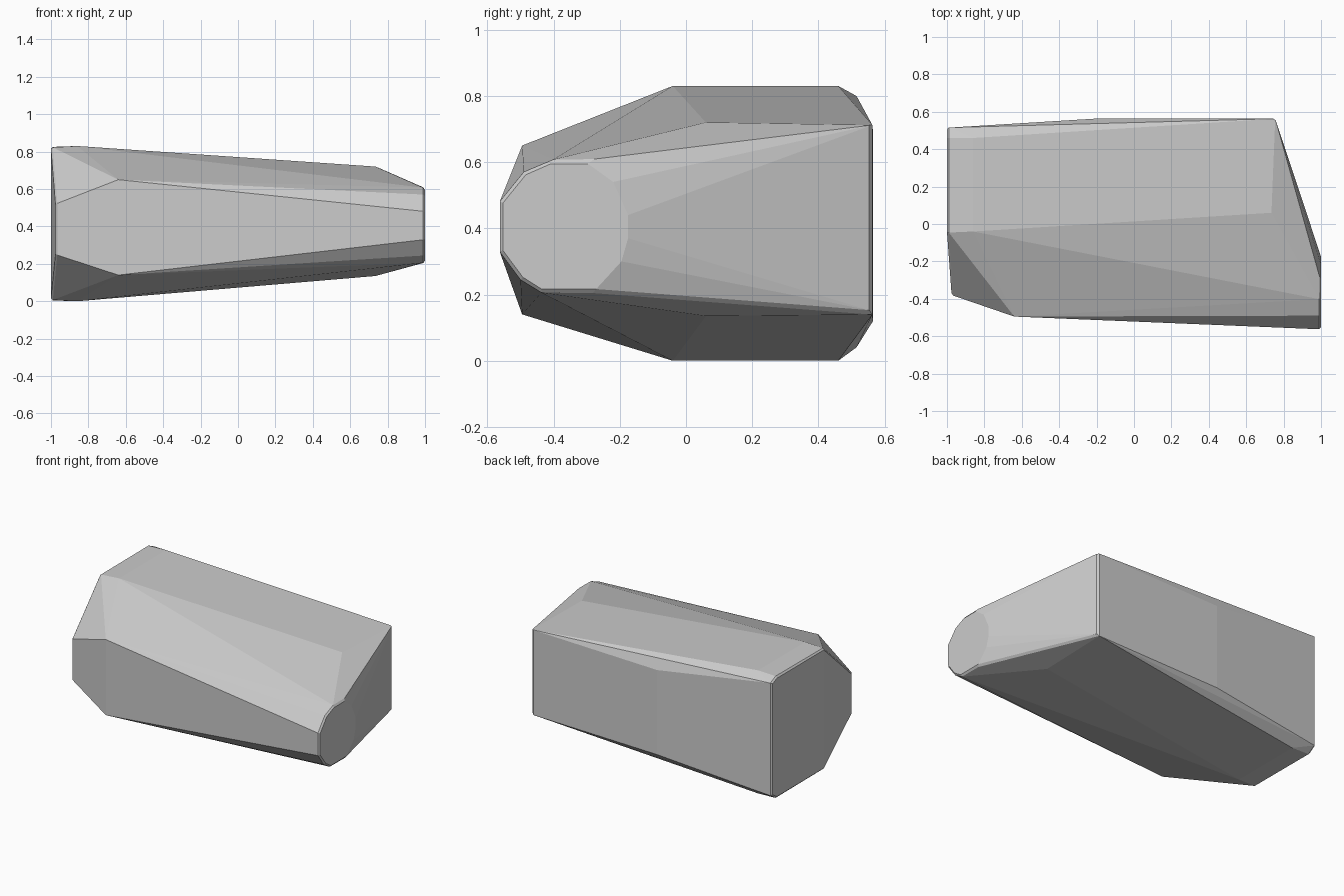
import bpy, bmesh, math

if "Cube" in bpy.data.objects:
    bpy.data.objects.remove(bpy.data.objects["Cube"])

# Paired stations of the body: x, y, lower z, upper z
stations = [
    (-1.0, -0.04, 0.005, 0.825), (-0.86, -0.04, 0.0, 0.83),
    (-1.0, 0.46, 0.005, 0.825), (-0.86, 0.46, 0.0, 0.83),
    (-1.0, 0.515, 0.04, 0.80),
    (-0.975, -0.38, 0.25, 0.52), (-0.64, -0.495, 0.14, 0.65),
    (-0.18, 0.565, 0.12, 0.69),
    (0.735, 0.06, 0.135, 0.72), (0.755, 0.563, 0.142, 0.712),
]
# Rounded nose outline on the right end: y, z
nose = [(-0.563, 0.33), (-0.563, 0.48), (-0.49, 0.57), (-0.41, 0.605),
        (-0.31, 0.605), (-0.22, 0.54), (-0.175, 0.44), (-0.175, 0.37),
        (-0.195, 0.30), (-0.28, 0.207), (-0.44, 0.207), (-0.50, 0.245)]

points = [(x, y, z) for x, y, lo, hi in stations for z in (lo, hi)]
points += [(1.0, y, z) for y, z in nose]

# Faceted convex body
bm = bmesh.new()
for p in points:
    bm.verts.new(p)
hull = bmesh.ops.convex_hull(bm, input=bm.verts[:])
unused = {g for g in hull["geom_interior"] + hull["geom_unused"]
          if isinstance(g, bmesh.types.BMVert) and g.is_valid and not g.link_faces}
bmesh.ops.delete(bm, geom=list(unused), context='VERTS')
bmesh.ops.dissolve_limit(bm, angle_limit=math.radians(1.5),
                         verts=bm.verts[:], edges=bm.edges[:])
bmesh.ops.recalc_face_normals(bm, faces=bm.faces[:])
mesh = bpy.data.meshes.new("faceted_body")
bm.to_mesh(mesh)
bm.free()
body = bpy.data.objects.new("faceted_body", mesh)
bpy.context.collection.objects.link(body)

# Thin chamfers on the sharp edges
bevel = body.modifiers.new("edge_chamfer", 'BEVEL')
bevel.width = 0.01
bevel.segments = 1
bevel.limit_method = 'ANGLE'
bevel.angle_limit = math.radians(50)
